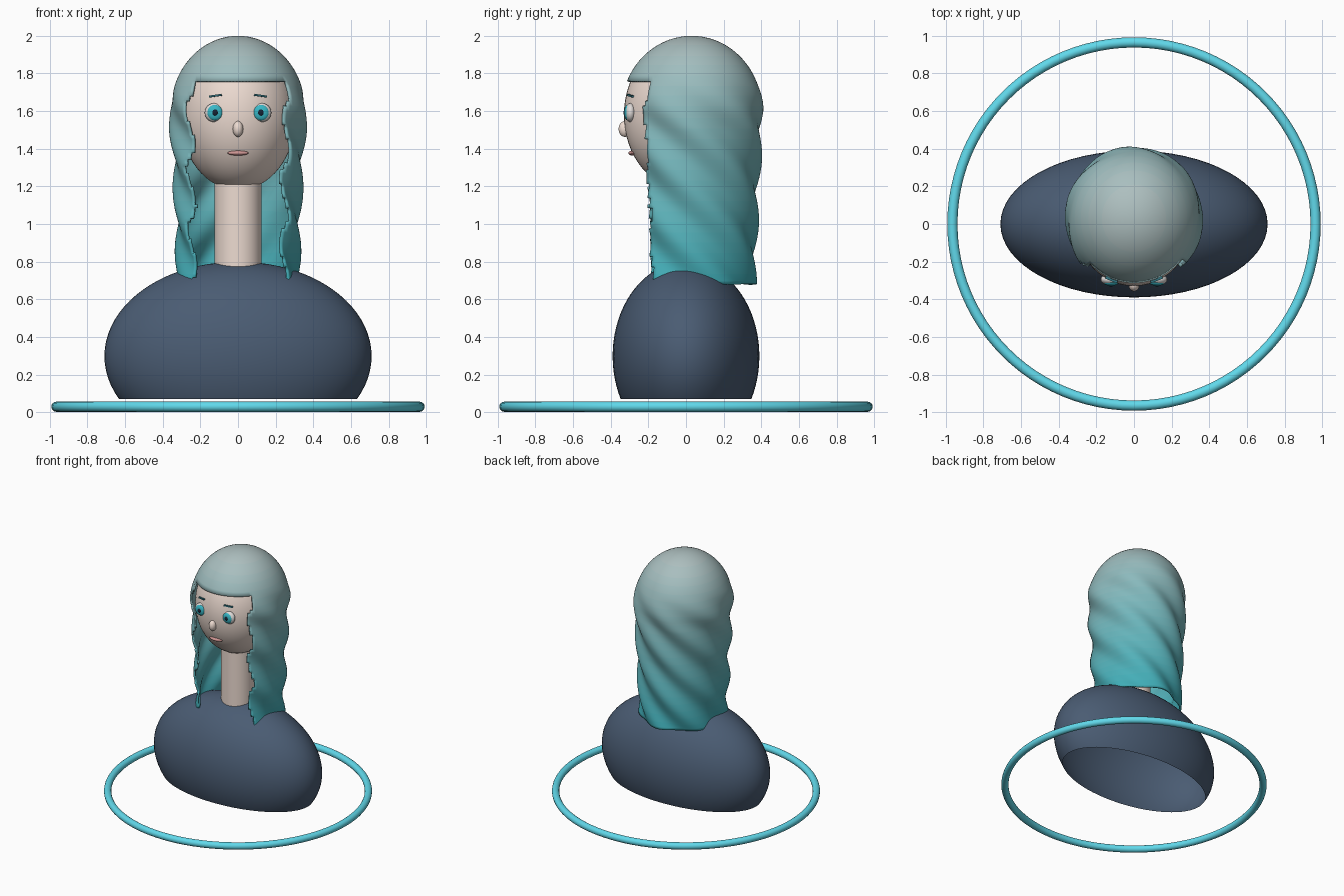
import bpy, bmesh, math
from math import sin, cos, pi

if "Cube" in bpy.data.objects:
    bpy.data.objects.remove(bpy.data.objects["Cube"])


def material(name, rgb):
    """Material from display (sRGB) colour values."""
    m = bpy.data.materials.new(name)
    m.diffuse_color = [((c + 0.055) / 1.055) ** 2.4 for c in rgb] + [1]
    m.use_nodes = True
    m.node_tree.nodes["Principled BSDF"].inputs["Base Color"].default_value = m.diffuse_color
    return m


skin = material("skin", (0.93, 0.86, 0.82))
cloth = material("cloth", (0.29, 0.36, 0.45))
glow = material("ring_cyan", (0.38, 0.85, 0.92))
white = material("eye_white", (0.88, 0.86, 0.85))
iris_mat = material("iris_teal", (0.22, 0.72, 0.78))
dark = material("pupil_dark", (0.08, 0.13, 0.2))
brow_mat = material("brow_teal", (0.2, 0.45, 0.5))
lip = material("lip", (0.8, 0.58, 0.57))


def finish(name, mat):
    ob = bpy.context.object
    ob.name = name
    ob.data.materials.append(mat)
    bpy.ops.object.shade_smooth_by_angle()
    return ob


def ellipsoid(name, loc, radii, mat, seg=32, rings=20):
    bpy.ops.mesh.primitive_uv_sphere_add(segments=seg, ring_count=rings, radius=1, location=loc)
    bpy.context.object.scale = radii
    bpy.ops.object.transform_apply(location=False, rotation=False)
    return finish(name, mat)


# Floor ring
bpy.ops.mesh.primitive_torus_add(major_radius=0.965, minor_radius=0.027, major_segments=96,
                                 minor_segments=16, location=(0, 0, 0.029))
finish("floor_ring", glow)

# Shoulders: ellipsoid shell, cut open at the bottom
body = ellipsoid("shoulders", (0, 0, 0.298), (0.71, 0.39, 0.502), cloth, 64, 40)
bm = bmesh.new()
bm.from_mesh(body.data)
bmesh.ops.bisect_plane(bm, geom=bm.verts[:] + bm.edges[:] + bm.faces[:],
                       plane_co=(0, 0, -0.228), plane_no=(0, 0, -1), clear_outer=True)
bm.to_mesh(body.data)
bm.free()

# Neck and head
bpy.ops.mesh.primitive_cylinder_add(vertices=40, radius=0.125, depth=0.55, location=(0, 0, 1.02))
finish("neck", skin)
ellipsoid("head", (0, 0, 1.58), (0.31, 0.33, 0.4), skin, 48, 32)

# Face
ellipsoid("nose", (0, -0.325, 1.505), (0.028, 0.033, 0.042), skin)
ellipsoid("mouth", (0, -0.284, 1.377), (0.056, 0.022, 0.013), lip)
for s, side in ((-1, "left"), (1, "right")):
    ellipsoid(f"eye_{side}", (s * 0.127, -0.295, 1.592), (0.05, 0.03, 0.05), white)
    ellipsoid(f"iris_{side}", (s * 0.123, -0.312, 1.592), (0.041, 0.016, 0.041), iris_mat)
    ellipsoid(f"pupil_{side}", (s * 0.122, -0.322, 1.592), (0.017, 0.01, 0.019), dark)
    bpy.ops.mesh.primitive_cube_add(size=1, location=(s * 0.118, -0.292, 1.682),
                                    rotation=(0, s * 0.13, s * 0.38))
    bpy.context.object.scale = (0.068, 0.022, 0.01)
    finish(f"eyebrow_{side}", brow_mat)

# Long hair: dome that runs down into a wavy, twisted curtain open at the face
COLS, TOP, FRINGE, HEM = 120, 1.6, 1.76, 0.68
split = math.acos((FRINGE - TOP) / 0.4)
rows = []  # (height, x radius, y radius)
for t in [split * i / 14 for i in range(1, 15)] + [split + (pi / 2 - split) * i / 6 for i in range(1, 7)]:
    rows.append((TOP + 0.4 * cos(t), 0.358 * sin(t), 0.375 * sin(t)))
for i in range(1, 51):
    f = i / 50
    drop = min(1, f / 0.45) * 0.6 + max(0, f - 0.45) / 0.55 * 0.4
    rows.append((TOP + (HEM - TOP) * f, 0.358 - 0.042 * drop, 0.375 - 0.043 * drop))


def wave(phi, z):
    return sin(6 * phi + 19 * z + 1.34)


bm = bmesh.new()
grid = []
for z, rx, ry in rows:
    amp = 0.015 * max(0, min(1, (FRINGE - z) / 0.25))
    ring = []
    for c in range(COLS):
        phi = -pi + 2 * pi * c / COLS
        d = amp * wave(phi, z)
        ring.append(bm.verts.new(((rx + d) * sin(phi), 0.03 - (ry + d) * cos(phi), z)))
    grid.append(ring)
crown = bm.verts.new((0, 0.03, 2.0))
BANDS = 24
for c in range(COLS):
    bm.faces.new((crown, grid[0][c], grid[0][(c + 1) % COLS]))
    phi = -pi + 2 * pi * (c + 0.5) / COLS
    for r in range(len(grid) - 1):
        z = (rows[r][0] + rows[r + 1][0]) / 2
        edge = 0.83 + 0.06 * (FRINGE - z) + 0.06 * wave(phi, z)
        if z < FRINGE and abs(phi) < edge:
            continue
        n = (c + 1) % COLS
        face = bm.faces.new((grid[r][c], grid[r + 1][c], grid[r + 1][n], grid[r][n]))
        face.material_index = min(BANDS - 1, int((2.0 - z) / (2.0 - HEM) * BANDS))
bmesh.ops.delete(bm, geom=[v for v in bm.verts if not v.link_faces], context='VERTS')
bmesh.ops.recalc_face_normals(bm, faces=bm.faces[:])
if crown.normal.z < 0 and crown.link_faces[0].normal.z < 0:
    bmesh.ops.reverse_faces(bm, faces=bm.faces[:])
mesh = bpy.data.meshes.new("long_hair")
bm.to_mesh(mesh)
bm.free()
hair = bpy.data.objects.new("long_hair", mesh)
bpy.context.collection.objects.link(hair)

# Hair colour fades from grey at the crown to teal at the tips
for i in range(BANDS):
    f = i / (BANDS - 1)
    mesh.materials.append(material(f"hair_{i}", [a + (b - a) * f for a, b in
                                                 zip((0.68, 0.75, 0.75), (0.25, 0.68, 0.72))]))
for o in bpy.context.selected_objects:
    o.select_set(False)
hair.select_set(True)
bpy.context.view_layer.objects.active = hair
bpy.ops.object.shade_smooth_by_angle(angle=math.radians(50))
solid = hair.modifiers.new("thickness", 'SOLIDIFY')
solid.thickness = 0.014
solid.offset = -1
